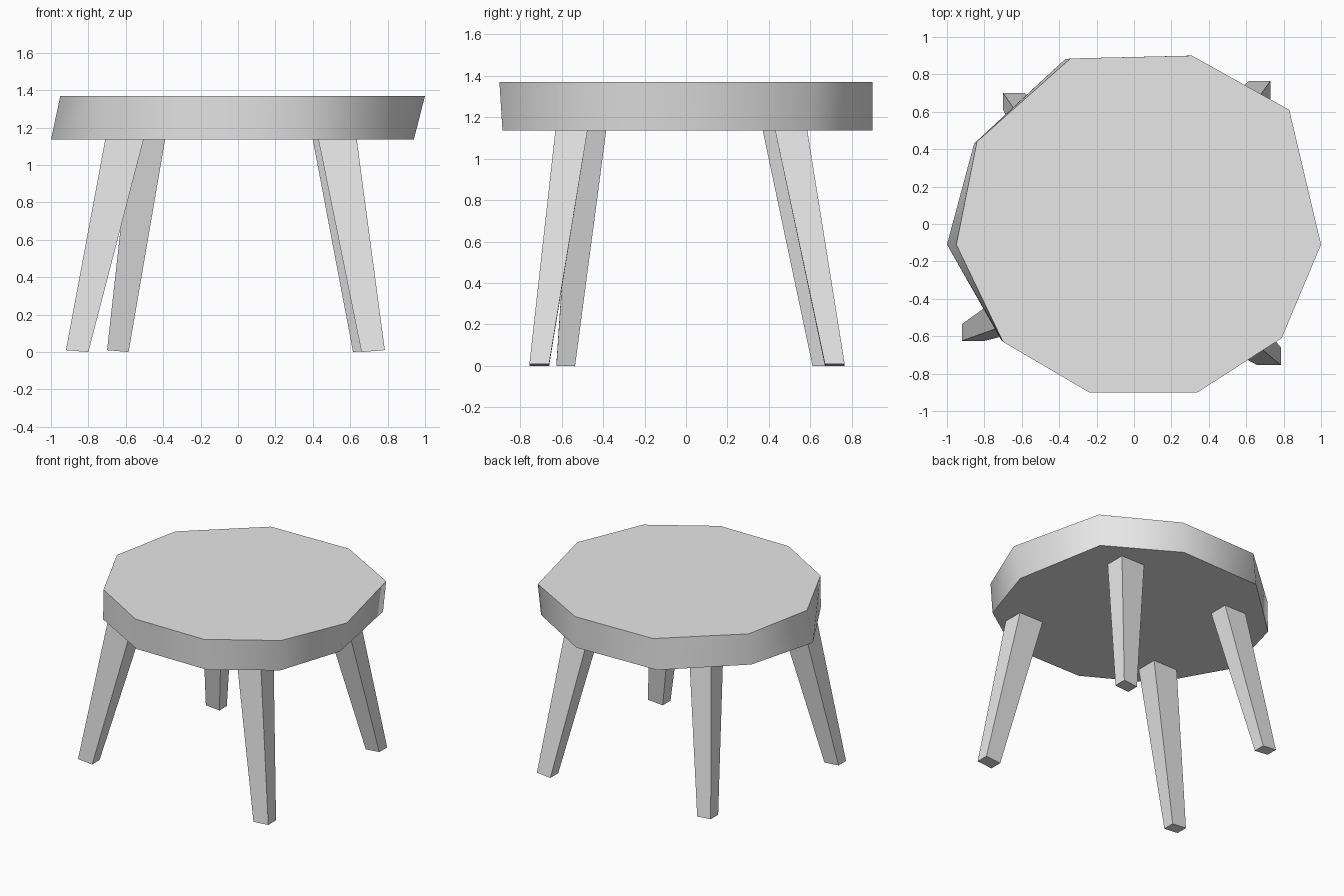
import bpy
import bmesh
import math

if "Cube" in bpy.data.objects:
    bpy.data.objects.remove(bpy.data.objects["Cube"], do_unlink=True)

grey = bpy.data.materials.new("plain_grey")
grey.use_nodes = True
grey.diffuse_color = (0.8, 0.8, 0.8, 1)
grey.node_tree.nodes["Principled BSDF"].inputs["Base Color"].default_value = (0.8, 0.8, 0.8, 1)


def loft(name, lower, upper):
    """Closed solid between two matching counter-clockwise outlines."""
    bm = bmesh.new()
    low = [bm.verts.new(p) for p in lower]
    high = [bm.verts.new(p) for p in upper]
    bm.faces.new(low[::-1])
    bm.faces.new(high)
    for i in range(len(low)):
        j = (i + 1) % len(low)
        bm.faces.new((low[i], low[j], high[j], high[i]))
    bmesh.ops.recalc_face_normals(bm, faces=bm.faces[:])
    mesh = bpy.data.meshes.new(name)
    bm.to_mesh(mesh)
    bm.free()
    mesh.materials.append(grey)
    obj = bpy.data.objects.new(name, mesh)
    bpy.context.collection.objects.link(obj)
    return obj


# Seat: an uneven ten-sided slab that leans slightly sideways
SEAT_BOTTOM, SEAT_TOP = 1.135, 1.37
top_outline = [(1.0, -0.11), (0.83, 0.61), (0.31, 0.90), (-0.34, 0.885), (-0.84, 0.44),
               (-0.95, -0.11), (-0.70, -0.63), (-0.24, -0.90), (0.34, -0.90), (0.79, -0.61)]
bottom_outline = [(0.94, -0.11), (0.81, 0.60), (0.30, 0.90), (-0.37, 0.88), (-0.855, 0.43),
                  (-1.0, -0.11), (-0.71, -0.62), (-0.24, -0.885), (0.36, -0.885), (0.78, -0.60)]
seat = loft("seat",
            [(x, y, SEAT_BOTTOM) for x, y in bottom_outline],
            [(x, y, SEAT_TOP) for x, y in top_outline])
bpy.ops.object.select_all(action='DESELECT')
seat.select_set(True)
bpy.context.view_layer.objects.active = seat
bpy.ops.object.shade_smooth_by_angle(angle=math.radians(60))


# Legs: tapered and splayed, given by the x and y extents of foot and top
def leg(name, foot, top):
    def ring(x0, x1, y0, y1):
        return [(x0, y0), (x1, y0), (x1, y1), (x0, y1)]

    inner_x = min(abs(foot[0]), abs(foot[1]))
    # The sole tilts up a little towards the outside
    lower = [(x, y, 0.01 if abs(x) > inner_x else 0.0) for x, y in ring(*foot)]
    upper = [(x, y, SEAT_BOTTOM) for x, y in ring(*top)]
    loft(name, lower, upper)


leg("front_right_leg", (-0.92, -0.80, -0.625, -0.535), (-0.71, -0.505, -0.55, -0.385))
leg("back_right_leg", (-0.70, -0.585, 0.61, 0.70), (-0.575, -0.39, 0.37, 0.52))
leg("front_left_leg", (0.66, 0.785, -0.755, -0.66), (0.43, 0.635, -0.63, -0.475))
leg("back_left_leg", (0.615, 0.73, 0.67, 0.765), (0.40, 0.60, 0.43, 0.585))
